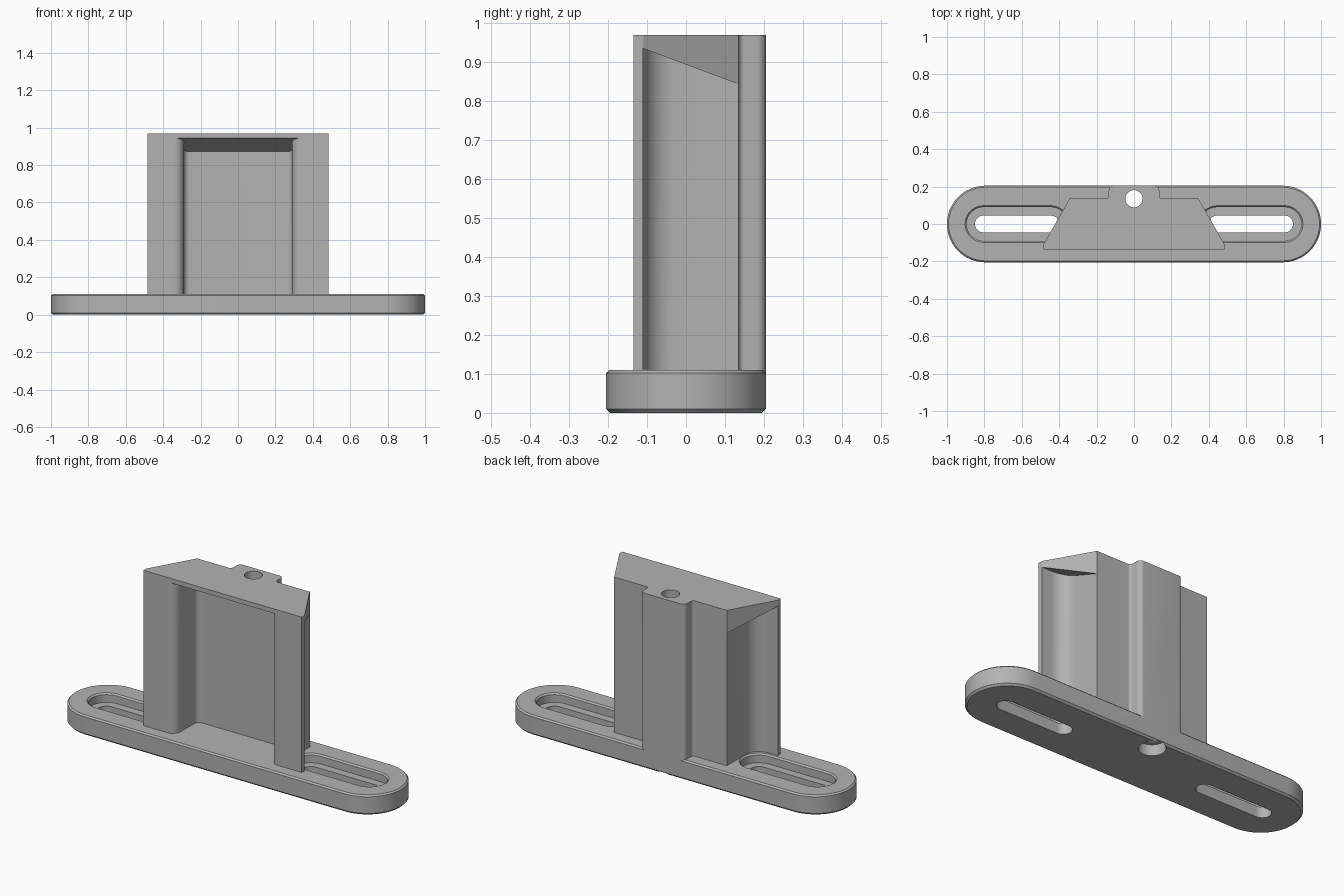
import bpy, bmesh, math

old = bpy.data.objects.get("Cube")
if old:
    bpy.data.objects.remove(old, do_unlink=True)

grey = bpy.data.materials.new("plain_grey")
grey.use_nodes = True
GREY = (0.45, 0.45, 0.45, 1)
grey.diffuse_color = GREY
grey.node_tree.nodes["Principled BSDF"].inputs["Base Color"].default_value = GREY


def loft(name, rings):
    """Solid skinned through closed rings of points, capped at both ends."""
    bm = bmesh.new()
    loops = [[bm.verts.new(p) for p in ring] for ring in rings]
    n = len(loops[0])
    for low, high in zip(loops, loops[1:]):
        for i in range(n):
            j = (i + 1) % n
            bm.faces.new((low[i], low[j], high[j], high[i]))
    bm.faces.new(loops[0][::-1])
    bm.faces.new(loops[-1])
    bmesh.ops.remove_doubles(bm, verts=bm.verts, dist=1e-5)
    bmesh.ops.recalc_face_normals(bm, faces=bm.faces)
    mesh = bpy.data.meshes.new(name)
    bm.to_mesh(mesh)
    bm.free()
    mesh.materials.append(grey)
    obj = bpy.data.objects.new(name, mesh)
    bpy.context.collection.objects.link(obj)
    return obj


def stadium(cx, cy, half, levels, seg=24):
    """Rings of a round-ended slot shape, one for each (height, radius)."""
    rings = []
    for z, r in levels:
        ring = []
        for side in (0, 1):
            for k in range(seg + 1):
                a = math.pi * (side + k / seg) - math.pi / 2
                ring.append((cx + (half, -half)[side] + r * math.cos(a),
                             cy + r * math.sin(a), z))
        rings.append(ring)
    return rings


def outline(corners, seg=8):
    """Round the right-angled corners of a half profile and mirror it in x."""
    half = []
    for i, (x, y, r) in enumerate(corners):
        if not r:
            half.append((x, y))
            continue
        ends = []
        for q in (corners[i - 1] if i else (0, y), corners[i + 1] if i + 1 < len(corners) else (0, y)):
            d = math.hypot(q[0] - x, q[1] - y)
            ends.append(((q[0] - x) / d * r, (q[1] - y) / d * r))
        (ax, ay), (bx, by) = ends
        for k in range(seg + 1):
            t = k / seg * math.pi / 2
            u, v = 1 - math.sin(t), 1 - math.cos(t)
            half.append((x + ax * u + bx * v, y + ay * u + by * v))
    return half + [(-x, y) for x, y in reversed(half)]


def combine(obj, other, operation):
    mod = obj.modifiers.new(operation.lower(), 'BOOLEAN')
    mod.object, mod.operation, mod.solver = other, operation, 'EXACT'
    bpy.context.view_layer.objects.active = obj
    bpy.ops.object.modifier_apply(modifier=mod.name)
    bpy.data.objects.remove(other, do_unlink=True)


def slope(y):
    """Height of the slanted underside of the cap."""
    return 0.945 - 0.375 * (y + 0.135)


# Base plate with chamfered rim
bracket = loft("slotted_bracket", stadium(0, 0, 0.795, [(0, 0.195), (0.01, 0.205), (0.102, 0.205), (0.11, 0.197)]))

# Stepped slots on both sides
for s in (-1, 1):
    slot = loft("slot_cutter", stadium(s * 0.625, 0, 0.18, [
        (-0.1, 0.045), (0.06, 0.045), (0.06, 0.09), (0.102, 0.09), (0.122, 0.11)]))
    combine(bracket, slot, 'DIFFERENCE')

# Channel post: thin walls, front flanges and a rear boss
boss = [(0.345, 0.135, 0), (0.135, 0.135, 0.015), (0.135, 0.205, 0.025)]
section = outline([(0.29, 0.06, 0.03), (0.29, -0.135, 0.05), (0.485, -0.135, 0),
                   (0.485, -0.11, 0), (0.345, -0.11, 0.08)] + boss)
post = loft("post", [[(x, y, 0.05) for x, y in section],
                     [(x, y, slope(y) + 0.01) for x, y in section]])

# Solid cap with slanted underside
lid = outline([(0.485, -0.135, 0), (0.485, -0.11, 0)] + boss)
cap = loft("cap", [[(x, y, slope(y)) for x, y in lid], [(x, y, 0.97) for x, y in lid]])
combine(post, cap, 'UNION')
combine(bracket, post, 'UNION')

# Vertical hole through the boss, wider at the bottom
hole = loft("hole_cutter", stadium(0, 0.135, 0, [
    (-0.1, 0.068), (0.06, 0.068), (0.06, 0.046), (1.1, 0.046)]))
combine(bracket, hole, 'DIFFERENCE')

# Smooth the rounded corners, keep the edges crisp
bpy.ops.object.select_all(action='DESELECT')
bracket.select_set(True)
bpy.context.view_layer.objects.active = bracket
bpy.ops.object.shade_smooth_by_angle(angle=math.radians(25))
